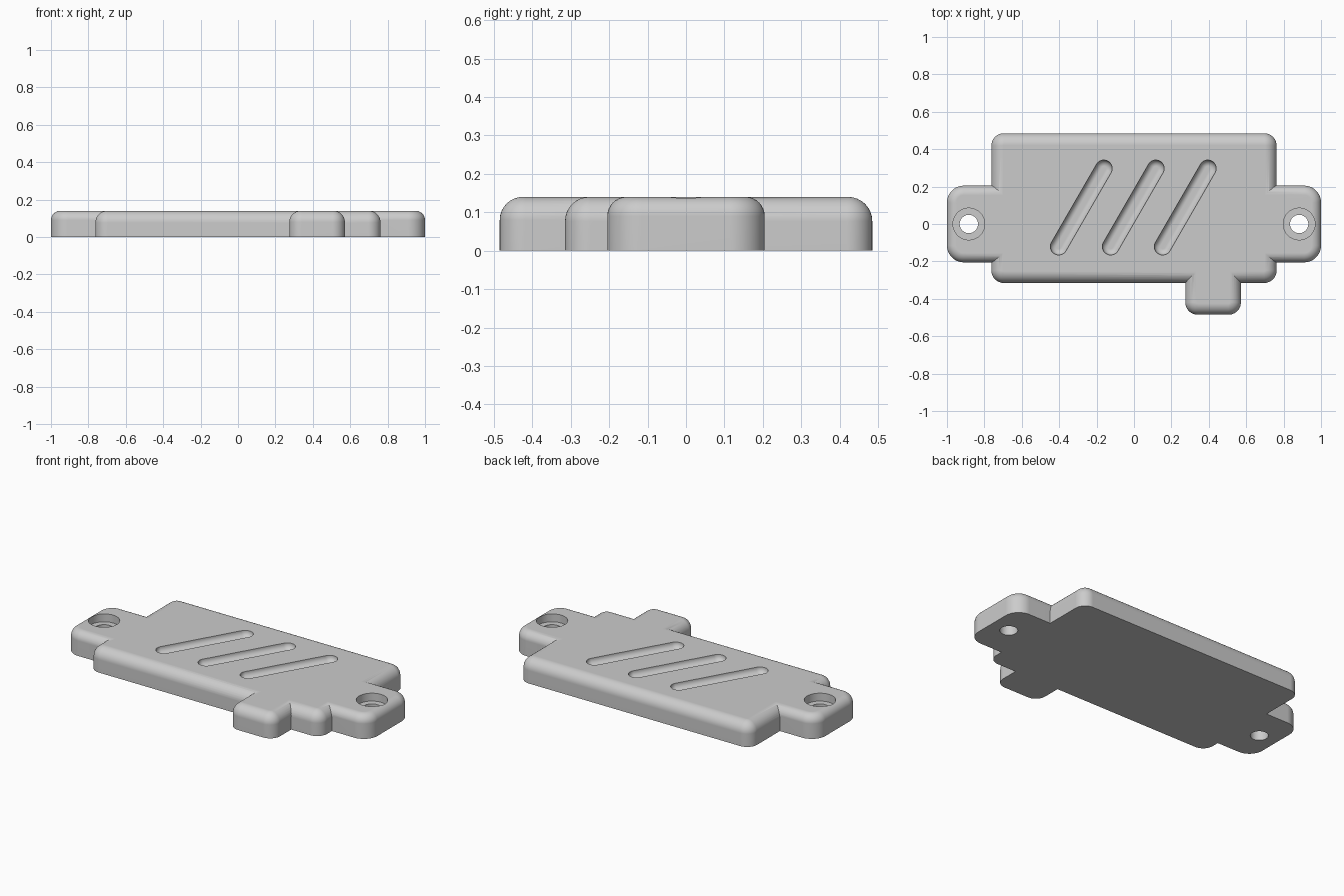
import bpy, bmesh, math

if "Cube" in bpy.data.objects:
    bpy.data.objects.remove(bpy.data.objects["Cube"], do_unlink=True)

HEIGHT = 0.14

grey = bpy.data.materials.new("light_grey")
grey.use_nodes = True
colour = (0.6, 0.6, 0.6, 1)
grey.diffuse_color = colour
grey.node_tree.nodes["Principled BSDF"].inputs["Base Color"].default_value = colour


def outline(w, d, r, inset, steps=10):
    """Rounded rectangle, shrunk by inset."""
    pts = []
    for q, (sx, sy) in enumerate([(1, 1), (-1, 1), (-1, -1), (1, -1)]):
        cx, cy = sx * (w / 2 - r), sy * (d / 2 - r)
        for i in range(steps + 1):
            a = (q + i / steps) * math.pi / 2
            pts.append((cx + (r - inset) * math.cos(a), cy + (r - inset) * math.sin(a)))
    return pts


def rounded_block(name, centre, size, r, z_start, z_end, fillet=0, angle=0):
    """Rounded prism from z_start to z_end, with the z_end rim filleted."""
    up = 1 if z_end > z_start else -1
    levels = [(0, z_start)]
    steps = 8 if fillet else 0
    for i in range(steps + 1):
        t = i / max(steps, 1) * math.pi / 2
        levels.append((fillet * (1 - math.cos(t)), z_end - up * fillet * (1 - math.sin(t))))
    bm = bmesh.new()
    ca, sa = math.cos(angle), math.sin(angle)
    rings = []
    for inset, z in levels:
        rings.append([bm.verts.new((centre[0] + x * ca - y * sa, centre[1] + x * sa + y * ca, z))
                      for x, y in outline(*size, r, inset)])
    for a, b in zip(rings, rings[1:]):
        for i in range(len(a)):
            j = (i + 1) % len(a)
            bm.faces.new((a[i], a[j], b[j], b[i]))
    bm.faces.new(rings[0][::-1])
    bm.faces.new(rings[-1])
    bmesh.ops.remove_doubles(bm, verts=bm.verts, dist=1e-5)
    bmesh.ops.recalc_face_normals(bm, faces=bm.faces)
    mesh = bpy.data.meshes.new(name)
    bm.to_mesh(mesh)
    bm.free()
    mesh.materials.append(grey)
    obj = bpy.data.objects.new(name, mesh)
    bpy.context.collection.objects.link(obj)
    return obj


def combine(target, other, operation):
    mod = target.modifiers.new(operation, "BOOLEAN")
    mod.operation, mod.object, mod.solver = operation, other, "EXACT"
    bpy.ops.object.modifier_apply(modifier=mod.name)
    bpy.data.objects.remove(other, do_unlink=True)


# Main plate
plate = rounded_block("cover_plate", (0, 0.085), (1.525, 0.8), 0.066, 0, HEIGHT, 0.063)
bpy.ops.object.select_all(action="DESELECT")
bpy.context.view_layer.objects.active = plate
plate.select_set(True)

# Mounting ears on both ends, and the front tab
combine(plate, rounded_block("ears", (0, 0), (2, 0.41), 0.09, 0, HEIGHT, 0.05), "UNION")
combine(plate, rounded_block("tab", (0.423, -0.285), (0.297, 0.4), 0.066, 0, HEIGHT, 0.06), "UNION")

# Counterbored screw holes
for x in (-0.883, 0.883):
    combine(plate, rounded_block("bore", (x, 0), (0.17, 0.17), 0.085, 0.2, 0.093), "DIFFERENCE")
    combine(plate, rounded_block("hole", (x, 0), (0.098, 0.098), 0.049, 0.2, -0.1), "DIFFERENCE")

# Three slanted grooves with rounded floors
for i in range(3):
    combine(plate, rounded_block("groove", (-0.282 + 0.278 * i, 0.088), (0.572, 0.09), 0.0449,
                                 0.2, HEIGHT - 0.035, 0.032, math.radians(60)), "DIFFERENCE")

bpy.ops.object.shade_smooth_by_angle(angle=math.radians(30))
weighted = plate.modifiers.new("weighted_normals", "WEIGHTED_NORMAL")
weighted.keep_sharp = True
